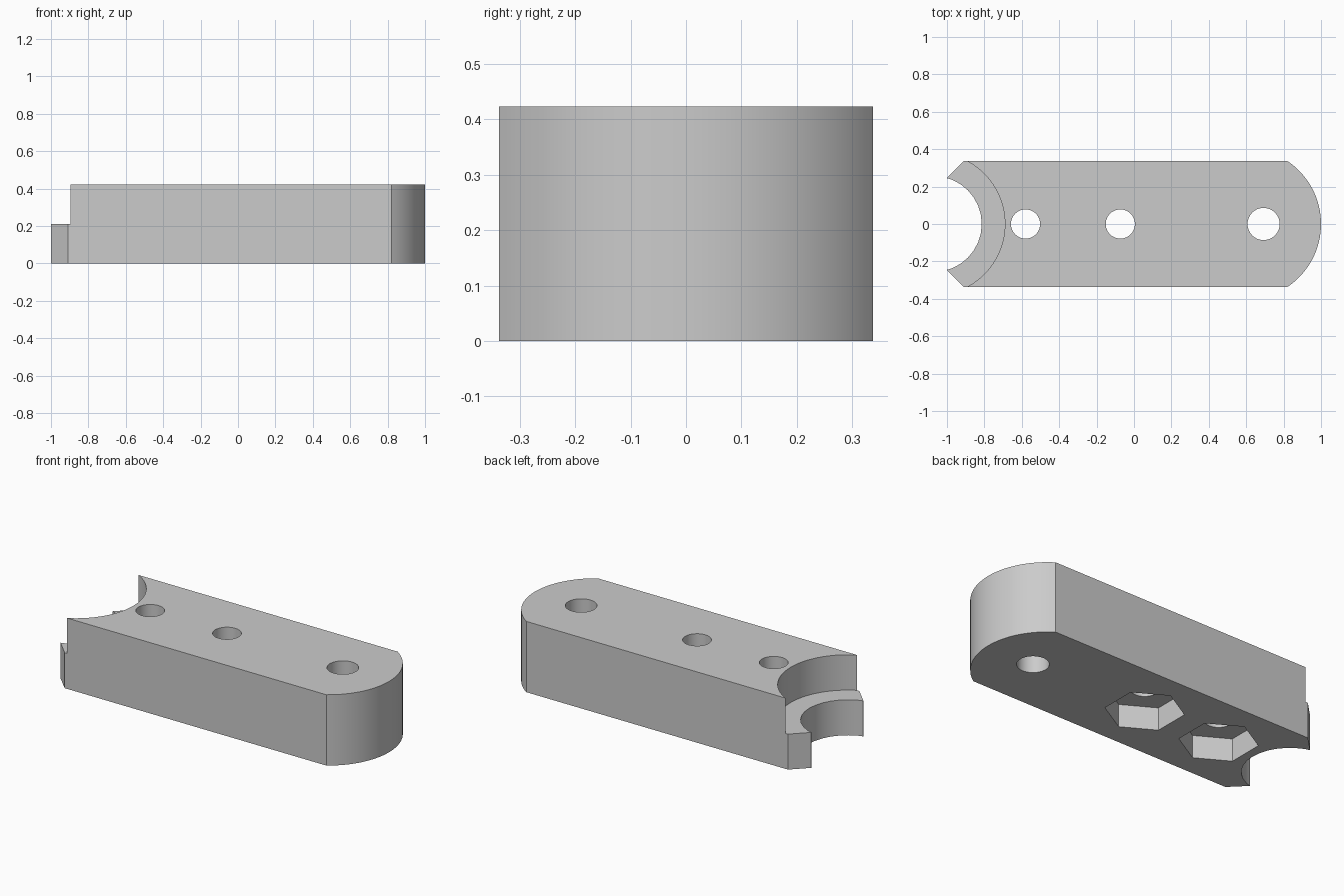
import bpy
import bmesh
from math import sin, cos, pi, asin

cube = bpy.data.objects.get("Cube")
if cube:
    bpy.data.objects.remove(cube, do_unlink=True)

HEIGHT = 0.423
HALF_WIDTH = 0.337
STEP_Z = 0.212

grey = bpy.data.materials.new("plain grey")
grey.use_nodes = True
colour = (0.6, 0.6, 0.6, 1)
grey.diffuse_color = colour
grey.node_tree.nodes["Principled BSDF"].inputs["Base Color"].default_value = colour


def prism(name, outline, z0, z1):
    """Extrude a counter-clockwise outline between two heights."""
    bm = bmesh.new()
    base = bm.faces.new([bm.verts.new((x, y, z0)) for x, y in outline])
    side = bmesh.ops.extrude_face_region(bm, geom=[base])["geom"]
    top = [v for v in side if isinstance(v, bmesh.types.BMVert)]
    bmesh.ops.translate(bm, verts=top, vec=(0, 0, z1 - z0))
    bmesh.ops.recalc_face_normals(bm, faces=bm.faces)
    mesh = bpy.data.meshes.new(name)
    bm.to_mesh(mesh)
    bm.free()
    mesh.materials.append(grey)
    obj = bpy.data.objects.new(name, mesh)
    bpy.context.collection.objects.link(obj)
    return obj


def ring(x, radius, sides, start=0.0):
    return [(x + radius * cos(start + 2 * pi * i / sides),
             radius * sin(start + 2 * pi * i / sides)) for i in range(sides)]


# Body outline: chamfered left corners and a bowed right end
end_radius = 0.405
sweep = asin(HALF_WIDTH / end_radius)
bow = [(1 - end_radius + end_radius * cos(t), end_radius * sin(t))
       for t in (sweep * (i / 16 - 1) for i in range(33))]
outline = [(-1, -0.247), (-0.91, -HALF_WIDTH)] + bow + [(-0.91, HALF_WIDTH), (-1, 0.247)]
body = prism("arm_body", outline, 0, HEIGHT)

# Cutters: stepped round socket, through holes, hexagonal nut pockets
cutters = [
    prism("socket_cutter", ring(-1.07, 0.256, 32), -0.1, HEIGHT + 0.1),
    prism("socket_step_cutter", ring(-1.07, 0.38, 96), STEP_Z, HEIGHT + 0.1),
    prism("pivot_hole_cutter", ring(0.693, 0.086, 48), -0.1, HEIGHT + 0.1),
]
for x in (-0.58, -0.073):
    cutters.append(prism("bolt_hole_cutter", ring(x, 0.078, 48), -0.1, HEIGHT + 0.1))
    cutters.append(prism("nut_pocket_cutter", ring(x, 0.212, 6, pi / 2), -0.1, 0.135))

bpy.context.view_layer.objects.active = body
for cutter in cutters:
    cutter.hide_render = True
    mod = body.modifiers.new(cutter.name, 'BOOLEAN')
    mod.operation = 'DIFFERENCE'
    mod.solver = 'EXACT'
    mod.object = cutter
    bpy.ops.object.modifier_apply(modifier=mod.name)
    bpy.data.objects.remove(cutter, do_unlink=True)

# Smooth the curved walls, keep hard edges
bpy.ops.object.select_all(action='DESELECT')
body.select_set(True)
bpy.ops.object.shade_smooth_by_angle(angle=pi / 6)
